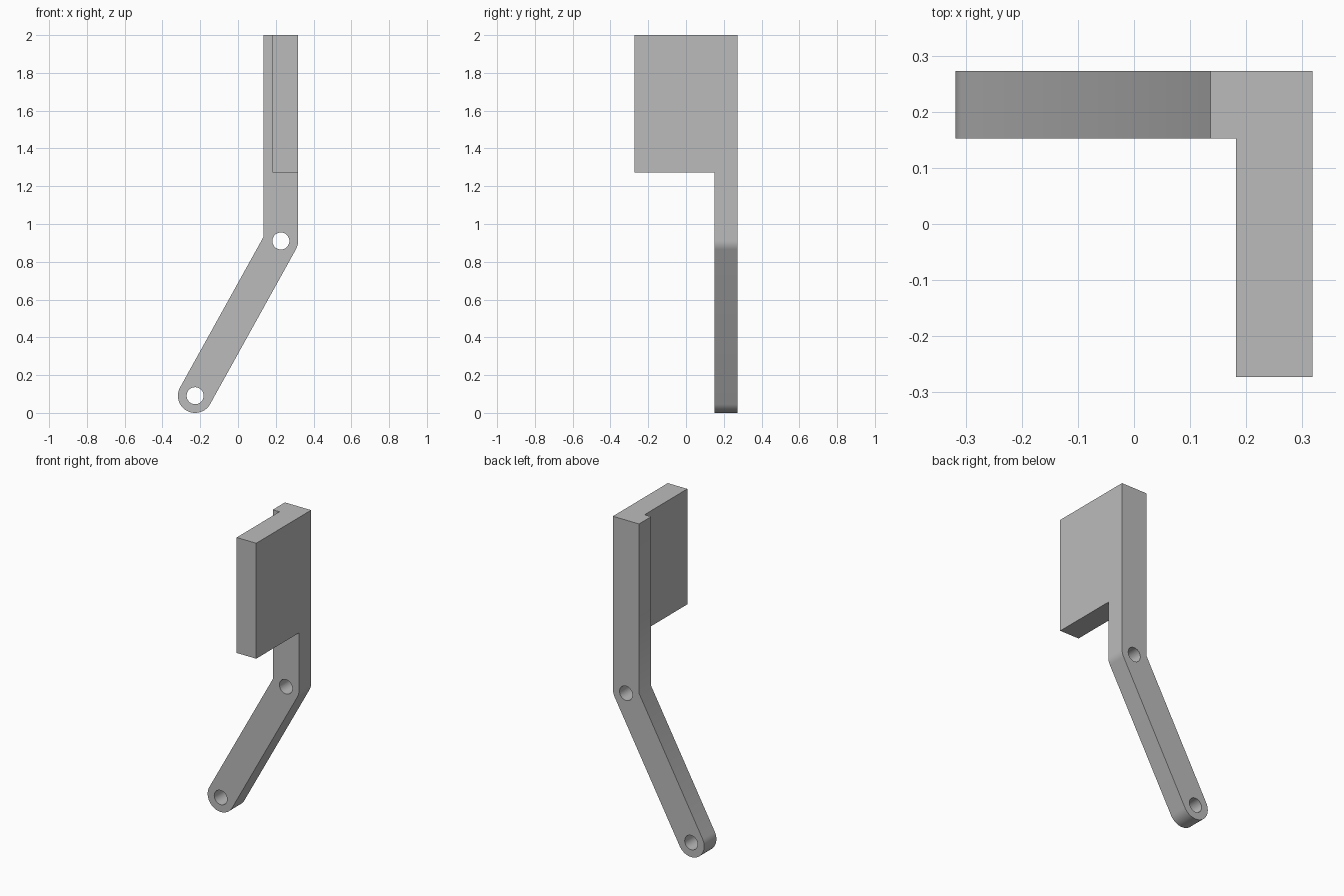
import bpy, bmesh, math
from mathutils import Vector

cube = bpy.data.objects.get("Cube")
if cube:
    bpy.data.objects.remove(cube, do_unlink=True)

grey = bpy.data.materials.new("plain_grey")
grey.use_nodes = True
colour = (0.5, 0.5, 0.5, 1)
grey.diffuse_color = colour
grey.node_tree.nodes["Principled BSDF"].inputs["Base Color"].default_value = colour

TOP, R, HOLE_R = 2.0, 0.091, 0.045
FRONT, STEP, BACK = -0.273, 0.152, 0.273
foot = Vector((-0.227, R))
knee = Vector((0.227, 0.91))
lean = math.atan2(knee.y - foot.y, knee.x - foot.x)


def arc(centre, radius, start, end, steps):
    angles = [start + (end - start) * i / steps for i in range(steps + 1)]
    return [centre + radius * Vector((math.cos(a), math.sin(a))) for a in angles]


# Bent arm outline: rounded foot, rounded outer knee, sharp inner knee
quarter = math.pi / 2
inner = knee + Vector((-R, R * math.tan((quarter - lean) / 2)))
outline = arc(foot, R, lean + quarter, lean + 3 * quarter, 32)
outline += arc(knee, R, lean - quarter, 0, 10)
outline += [Vector((knee.x + R, TOP)), Vector((knee.x - R, TOP)), inner]
holes = [arc(c, HOLE_R, 0, math.tau, 40)[:-1] for c in (foot, knee)]

# Filled curve with pin holes, given its thickness by extrusion
curve = bpy.data.curves.new("bent_arm", "CURVE")
curve.dimensions = "2D"
curve.fill_mode = "BOTH"
curve.extrude = (BACK - STEP) / 2
for loop in [outline] + holes:
    spline = curve.splines.new("POLY")
    spline.points.add(len(loop) - 1)
    for point, p in zip(spline.points, loop):
        point.co = (p.x, p.y, 0, 1)
    spline.use_cyclic_u = True
arm = bpy.data.objects.new("bent_arm", curve)
bpy.context.collection.objects.link(arm)
arm.rotation_euler.x = quarter
arm.location.y = (BACK + STEP) / 2
bpy.ops.object.select_all(action="DESELECT")
arm.select_set(True)
bpy.context.view_layer.objects.active = arm
bpy.ops.object.convert(target="MESH")
arm = bpy.context.object
arm.name = "bent_arm"

# Weld the caps to the walls
bm = bmesh.new()
bm.from_mesh(arm.data)
bmesh.ops.remove_doubles(bm, verts=bm.verts, dist=0.0001)
bmesh.ops.recalc_face_normals(bm, faces=bm.faces)
bm.to_mesh(arm.data)
bm.free()
arm.data.materials.clear()
arm.data.materials.append(grey)
bpy.ops.object.shade_smooth_by_angle(angle=math.radians(30))

# Upright plate standing forward from the arm
left, right, bottom = 0.182, knee.x + R, 1.273
bpy.ops.mesh.primitive_cube_add(
    size=1, location=((left + right) / 2, (FRONT + STEP) / 2, (bottom + TOP) / 2))
plate = bpy.context.object
plate.name = "upright_plate"
plate.scale = (right - left, STEP - FRONT, TOP - bottom)
plate.data.materials.append(grey)
